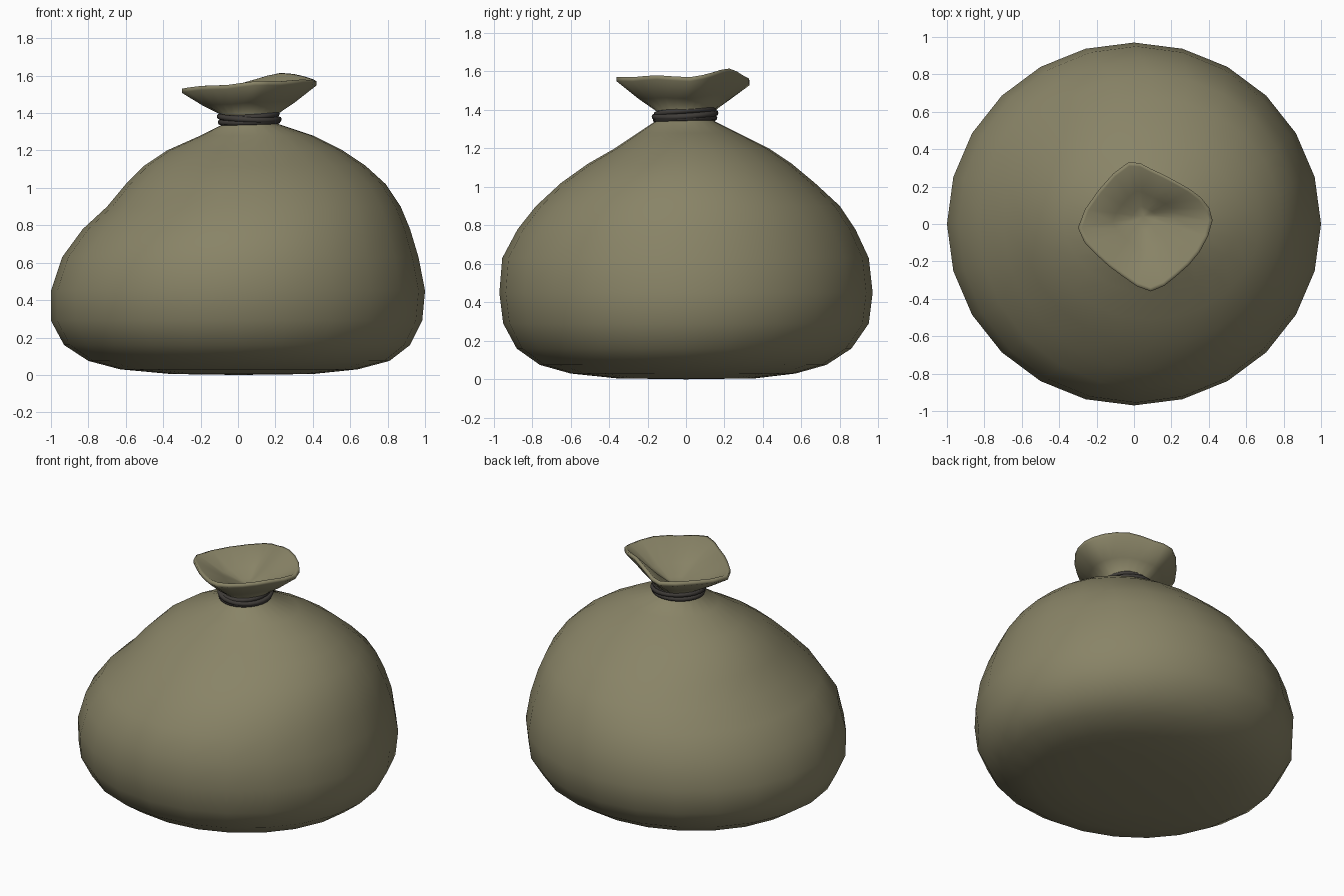
import bpy, bmesh, math
from mathutils import Vector

if "Cube" in bpy.data.objects:
    bpy.data.objects.remove(bpy.data.objects["Cube"])

N = 24


def material(name, rgb):
    m = bpy.data.materials.new(name)
    m.diffuse_color = (*rgb, 1)
    m.use_nodes = True
    m.node_tree.nodes["Principled BSDF"].inputs["Base Color"].default_value = m.diffuse_color
    return m


def loft(name, rings, mat, start=None, end=None, closed=False):
    """Skin a list of equal-length rings, optionally closing to end points."""
    bm = bmesh.new()
    loops = [[bm.verts.new(p) for p in r] for r in rings]
    pairs = list(zip(loops, loops[1:]))
    if closed:
        pairs.append((loops[-1], loops[0]))
    n = len(loops[0])
    for a, b in pairs:
        for i in range(n):
            j = (i + 1) % n
            bm.faces.new((a[i], a[j], b[j], b[i]))
    for tip, ring in ((start, loops[0]), (end, loops[-1])):
        if tip is not None:
            v = bm.verts.new(tip)
            for i in range(n):
                bm.faces.new((v, ring[i], ring[(i + 1) % n]))
    bmesh.ops.recalc_face_normals(bm, faces=bm.faces)
    for f in bm.faces:
        f.smooth = True
    me = bpy.data.meshes.new(name)
    bm.to_mesh(me)
    bm.free()
    me.materials.append(mat)
    ob = bpy.data.objects.new(name, me)
    bpy.context.collection.objects.link(ob)
    return ob


cloth = material("burlap", (0.25, 0.23, 0.135))
cord = material("dark_cord", (0.05, 0.045, 0.04))

# Body outline: z, left, right, front, back
profile = [
    (0.005, -0.36, 0.40, -0.36, 0.36),
    (0.03, -0.63, 0.64, -0.60, 0.57),
    (0.075, -0.80, 0.81, -0.76, 0.73),
    (0.16, -0.93, 0.92, -0.88, 0.86),
    (0.29, -1.00, 0.985, -0.95, 0.95),
    (0.45, -1.00, 1.00, -0.97, 0.97),
    (0.63, -0.94, 0.965, -0.955, 0.95),
    (0.78, -0.83, 0.92, -0.875, 0.88),
    (0.90, -0.70, 0.87, -0.78, 0.80),
    (1.02, -0.60, 0.79, -0.65, 0.67),
    (1.12, -0.50, 0.68, -0.51, 0.55),
    (1.20, -0.38, 0.56, -0.37, 0.43),
    (1.28, -0.20, 0.40, -0.25, 0.27),
    (1.34, -0.08, 0.22, -0.16, 0.15),
    (1.38, -0.07, 0.19, -0.135, 0.13),
]
rings = []
for z, l, r, f, b in profile:
    ring = []
    for i in range(N):
        a = math.tau * i / N
        ring.append(Vector(((l + r) / 2 + (r - l) / 2 * math.cos(a),
                            (f + b) / 2 + (b - f) / 2 * math.sin(a), z)))
    rings.append(ring)

# Wavy mouth rim, every second point given
rim12 = [Vector(p) for p in (
    (0.42, 0.02, 1.57), (0.36, 0.14, 1.595), (0.23, 0.225, 1.615),
    (0.09, 0.295, 1.58), (-0.03, 0.33, 1.55), (-0.19, 0.18, 1.54),
    (-0.30, -0.02, 1.53), (-0.20, -0.165, 1.545), (-0.06, -0.28, 1.55),
    (0.09, -0.36, 1.57), (0.23, -0.275, 1.57), (0.35, -0.15, 1.58))]
rim = []
for i, p in enumerate(rim12):
    a, b, c = rim12[i - 1], rim12[(i + 1) % 12], rim12[(i + 2) % 12]
    rim += [p, (p + b) * 0.5625 - (a + c) * 0.0625]
neck = rings[-1]
down = Vector((0, 0, -0.022))
outer = [p + down for p in rim]
mouth = Vector((0.06, 0.0, 1.56))
inner = [p.lerp(mouth, 0.06) for p in rim]
pit = Vector((0.05, 0.04, 1.40))
rings.append([n.lerp(o, 0.5) + Vector((0, 0, -0.006)) for n, o in zip(neck, outer)])
rings += [outer, rim, inner]
rings.append([p.lerp(pit, 0.5) + Vector((0, 0, -0.015)) for p in inner])
rings.append([p.lerp(pit, 0.8) + Vector((0, 0, -0.01)) for p in inner])
loft("sack", rings, cloth, start=(0, 0, 0), end=pit)

# Cord wound around the neck: three tilted coils
for k, (z, rad, tx, ty) in enumerate(((1.354, 0.152, 0.02, 0.03),
                                      (1.374, 0.158, -0.05, 0.06),
                                      (1.388, 0.148, 0.06, 0.08))):
    coil = []
    for i in range(N):
        a = math.tau * i / N
        d = Vector((math.cos(a), math.sin(a), 0))
        c = Vector((0.06, -0.005, z)) + d * rad
        c.z += tx * d.x * rad + ty * d.y * rad
        coil.append([c + (d * math.cos(t) + Vector((0, 0, math.sin(t)))) * 0.016
                     for t in (math.tau * s / 8 for s in range(8))])
    loft(f"cord_coil_{k + 1}", coil, cord, closed=True)
